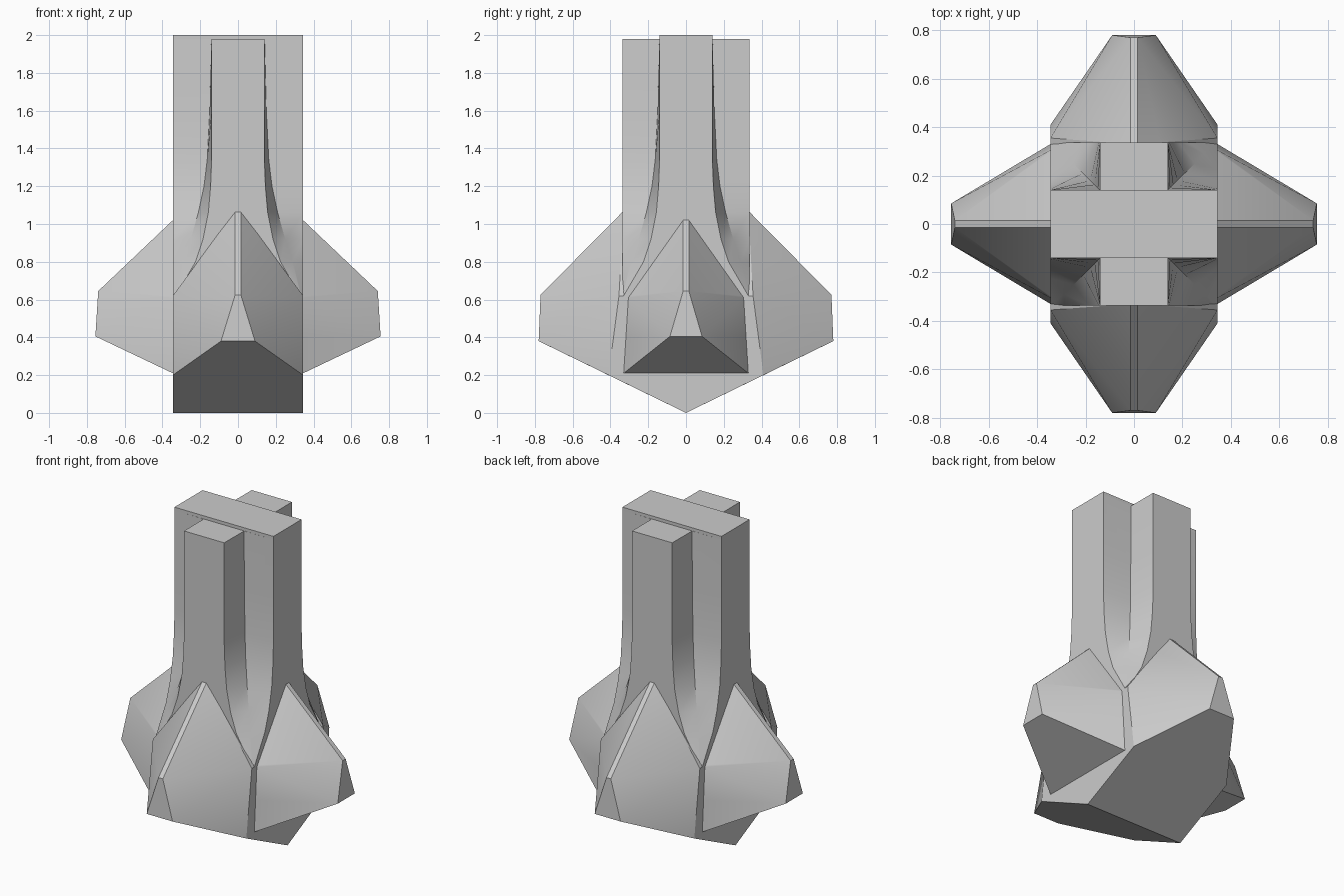
import bpy, bmesh

if "Cube" in bpy.data.objects:
    bpy.data.objects.remove(bpy.data.objects["Cube"])


def make_object(name, bm):
    bmesh.ops.recalc_face_normals(bm, faces=bm.faces)
    mesh = bpy.data.meshes.new(name)
    bm.to_mesh(mesh)
    bm.free()
    ob = bpy.data.objects.new(name, mesh)
    bpy.context.collection.objects.link(ob)
    return ob


def mirrored_hull(name, points, swap=False):
    """Convex hull of points mirrored in x and y; swap turns it 90 degrees."""
    bm = bmesh.new()
    unique = {((sy * y, sx * x, z) if swap else (sx * x, sy * y, z))
              for x, y, z in points for sx in (1, -1) for sy in (1, -1)}
    for co in sorted(unique):
        bm.verts.new(co)
    res = bmesh.ops.convex_hull(bm, input=bm.verts)
    junk = {g for g in res["geom_interior"] + res["geom_unused"]
            if isinstance(g, bmesh.types.BMVert)}
    bmesh.ops.delete(bm, geom=list(junk), context='VERTS')
    bmesh.ops.dissolve_limit(bm, angle_limit=0.02, verts=bm.verts, edges=bm.edges)
    return make_object(name, bm)


# Cross-shaped shank: arm half-width, flute corner and height for each level
LEVELS = [(0.335, 0.336, 0.40), (0.33, 0.336, 0.62), (0.225, 0.29, 0.80),
          (0.185, 0.25, 0.92), (0.157, 0.21, 1.06), (0.145, 0.18, 1.20),
          (0.14, 0.163, 1.34), (0.14, 0.15, 1.60), (0.14, 0.141, 1.98)]
bm = bmesh.new()
rings = []
for a, k, z in LEVELS:
    q = [(0.345, a), (k, k), (a, 0.337)]
    loop = (q + [(-x, y) for x, y in reversed(q)]
            + [(-x, -y) for x, y in q] + [(x, -y) for x, y in reversed(q)])
    rings.append([bm.verts.new((x, y, z)) for x, y in loop])
for low, high in zip(rings, rings[1:]):
    for i in range(12):
        j = (i + 1) % 12
        bm.faces.new((low[i], low[j], high[j], high[i]))
bm.faces.new(rings[0])
bm.faces.new(rings[-1])
shank = make_object("drill_head", bm)

# Raised end of the wider shank bar
bar = mirrored_hull("shank_bar", [(0.345, 0.14, 1.9), (0.345, 0.14, 2.0)])

# Main chisel blade, front to back
blade = mirrored_hull("main_blade", [
    (0.345, 0, 0), (0.345, 0.41, 0.2), (0.09, 0.78, 0.38),
    (0.015, 0.77, 0.625), (0.015, 0.33, 1.07), (0.345, 0.355, 0.62)])

# Cross blade, left to right
cross = mirrored_hull("cross_blade", [
    (0.33, 0.345, 0.21), (0.085, 0.755, 0.405), (0.015, 0.74, 0.645),
    (0.015, 0.345, 1.02), (0.305, 0.345, 0.61)], swap=True)

# Join all parts into one solid
for part in (blade, cross, bar):
    mod = shank.modifiers.new("union", 'BOOLEAN')
    mod.operation = 'UNION'
    mod.solver = 'EXACT'
    mod.object = part
bpy.context.view_layer.objects.active = shank
shank.select_set(True)
for mod in list(shank.modifiers):
    bpy.ops.object.modifier_apply(modifier=mod.name)
for part in (blade, cross, bar):
    bpy.data.objects.remove(part)
bpy.ops.object.shade_smooth_by_angle(angle=0.42)
